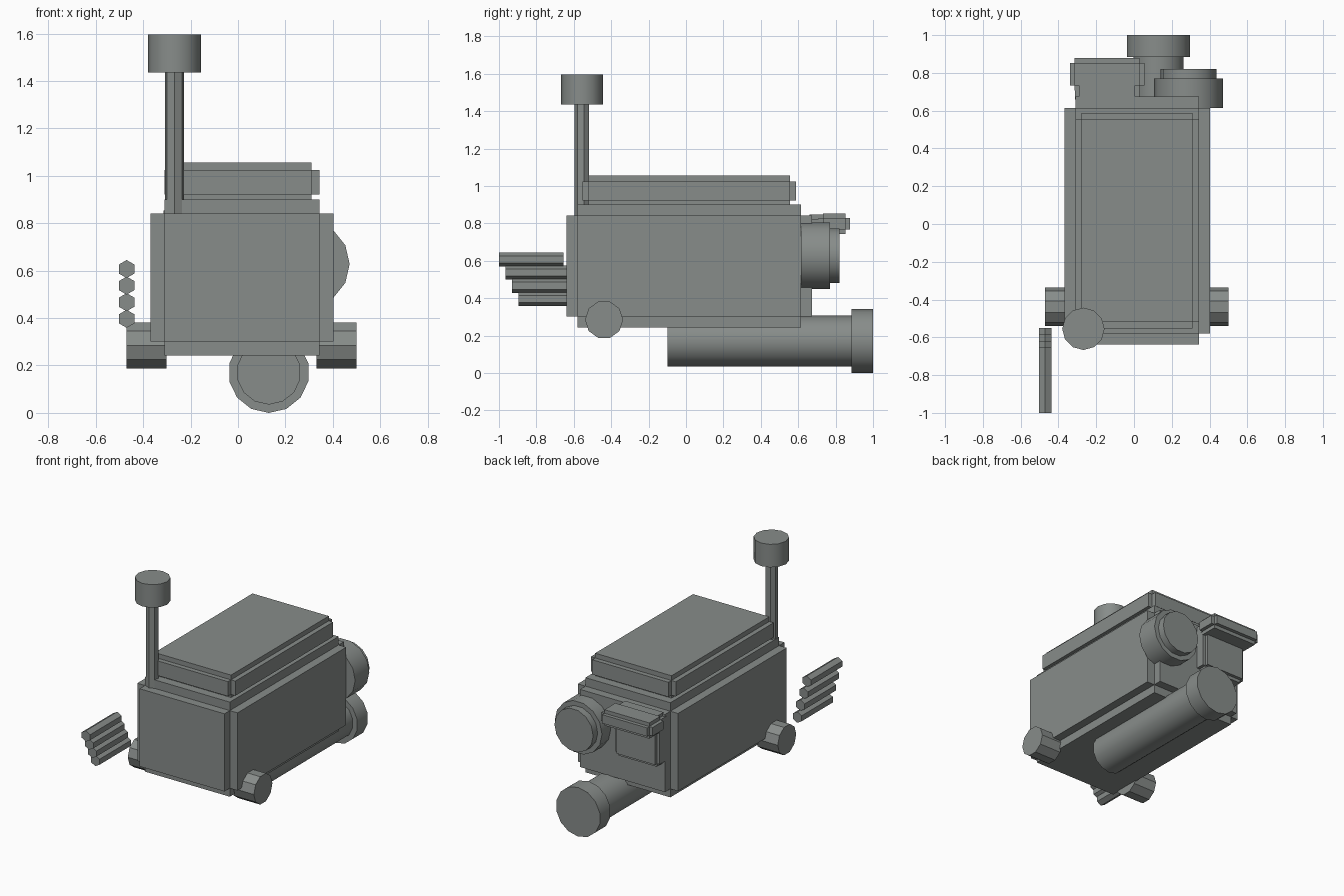
import bpy, bmesh, math

if "Cube" in bpy.data.objects:
    bpy.data.objects.remove(bpy.data.objects["Cube"])

# dark grey paint for everything
paint = bpy.data.materials.new("dark_grey")
paint.diffuse_color = (0.245, 0.265, 0.255, 1)
paint.use_nodes = True
paint.node_tree.nodes["Principled BSDF"].inputs["Base Color"].default_value = paint.diffuse_color


def finish(name, bm, smooth=False):
    bmesh.ops.recalc_face_normals(bm, faces=bm.faces)
    mesh = bpy.data.meshes.new(name)
    bm.to_mesh(mesh)
    bm.free()
    mesh.materials.append(paint)
    ob = bpy.data.objects.new(name, mesh)
    bpy.context.collection.objects.link(ob)
    if smooth:
        bpy.ops.object.select_all(action='DESELECT')
        ob.select_set(True)
        bpy.context.view_layer.objects.active = ob
        bpy.ops.object.shade_smooth_by_angle(angle=math.radians(35))
    return ob


def stepped_box(name, lo, hi, step):
    """Core box with every face pushed out, leaving stepped edges."""
    bm = bmesh.new()
    bmesh.ops.create_cube(bm, size=1)
    for v in bm.verts:
        v.co = [hi[i] if v.co[i] > 0 else lo[i] for i in range(3)]
    bm.normal_update()
    faces = bmesh.ops.extrude_discrete_faces(bm, faces=bm.faces[:])["faces"]
    for f in faces:
        f.normal_update()
        bmesh.ops.translate(bm, verts=f.verts[:], vec=f.normal * step)
    return finish(name, bm)


def lathe(name, axis, centre, profile, sides, start=0, smooth=False):
    """Closed n-sided solid along an axis; profile is (position, radius)."""
    bm = bmesh.new()
    rings = []
    for t, r in profile:
        ring = []
        for i in range(sides):
            a = math.radians(start) + math.tau * i / sides
            p = [centre[0] + r * math.cos(a), centre[1] + r * math.sin(a)]
            p.insert("xyz".index(axis), t)
            ring.append(bm.verts.new(p))
        rings.append(ring)
    for a, b in zip(rings, rings[1:]):
        for i in range(sides):
            j = (i + 1) % sides
            bm.faces.new((a[i], a[j], b[j], b[i]))
    bm.faces.new(rings[0])
    bm.faces.new(rings[-1])
    return finish(name, bm, smooth)


# main housing and lid
stepped_box("body", (-0.31, -0.58, 0.302), (0.343, 0.615, 0.842), 0.059)
stepped_box("lid", (-0.277, -0.52, 0.922), (0.31, 0.555, 1.024), 0.033)

# hatch on the back with its hood
stepped_box("back_panel", (-0.29, 0.66, 0.518), (0.006, 0.735, 0.825), 0.022)
stepped_box("panel_hood", (-0.315, 0.733, 0.768), (0.03, 0.853, 0.828), 0.025)

# chimney
lathe("chimney_pipe", "z", (-0.268, -0.555), [(0.8, 0.041), (1.45, 0.041)], 7, 270)
lathe("chimney_cap", "z", (-0.268, -0.555), [(1.436, 0.112), (1.596, 0.112)], 12, 0, True)

# underslung barrel with a wider end
lathe("barrel", "y", (0.13, 0.171),
      [(-0.1, 0.136), (0.885, 0.136), (0.885, 0.171), (1.0, 0.171)], 14, 90, True)

# round drum on the back
lathe("back_drum", "y", (0.289, 0.628),
      [(0.615, 0.182), (0.77, 0.182), (0.77, 0.149), (0.82, 0.149)], 14, 0, True)

# front feet
for side, x0, x1 in (("right", 0.332, 0.5), ("left", -0.47, -0.302)):
    lathe(side + "_foot", "x", (-0.438, 0.285), [(x0, 0.102), (x1, 0.102)], 10)

# staggered row of rods on the left
for i in range(4):
    y = -1.0 + 0.0345 * i
    lathe(f"rod_{i + 1}", "y", (-0.47, 0.607 - 0.07 * i),
          [(y, 0.038), (y + 0.345, 0.038)], 6, 90)
